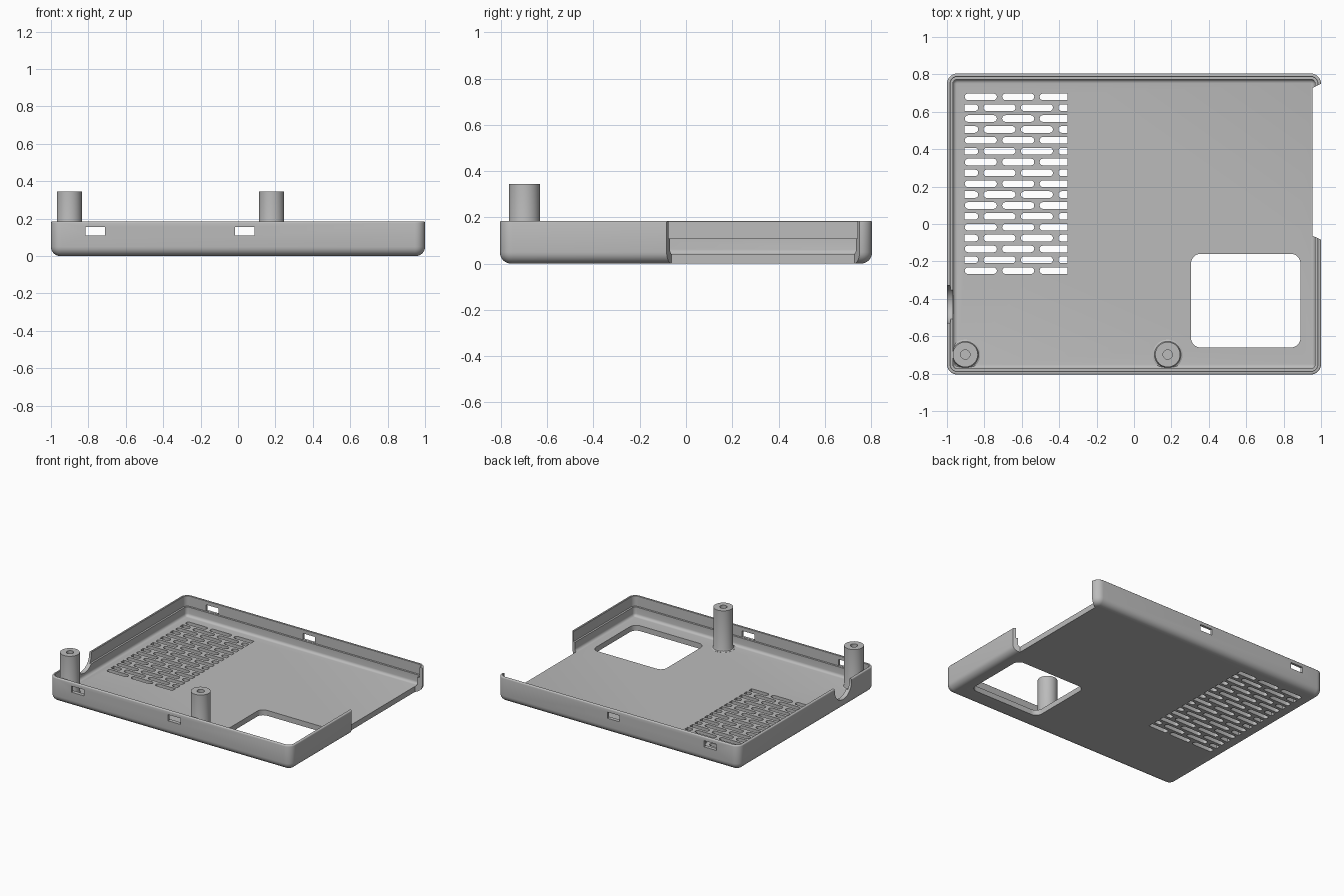
import bpy, bmesh, math
from mathutils import Vector

cube = bpy.data.objects.get("Cube")
if cube:
    bpy.data.objects.remove(cube, do_unlink=True)

HALF_X, HALF_Y, HEIGHT, FLOOR = 1.0, 0.805, 0.185, 0.04

grey = bpy.data.materials.new("grey plastic")
grey.use_nodes = True
colour = (0.5, 0.5, 0.5, 1)
grey.diffuse_color = colour
grey.node_tree.nodes["Principled BSDF"].inputs["Base Color"].default_value = colour


def make_object(name, bm):
    bmesh.ops.recalc_face_normals(bm, faces=bm.faces)
    mesh = bpy.data.meshes.new(name)
    bm.to_mesh(mesh)
    bm.free()
    mesh.materials.append(grey)
    obj = bpy.data.objects.new(name, mesh)
    bpy.context.collection.objects.link(obj)
    return obj


def smooth(obj):
    bpy.ops.object.select_all(action='DESELECT')
    obj.select_set(True)
    bpy.context.view_layer.objects.active = obj
    bpy.ops.object.shade_smooth_by_angle(angle=math.radians(32))


def arc(cx, cy, r, start, end, steps):
    angles = [math.radians(start + (end - start) * i / steps) for i in range(steps + 1)]
    return [(cx + r * math.cos(a), cy + r * math.sin(a)) for a in angles]


def rounded_rect(x0, x1, y0, y1, r, steps=7):
    return (arc(x1 - r, y1 - r, r, 0, 90, steps) + arc(x0 + r, y1 - r, r, 90, 180, steps)
            + arc(x0 + r, y0 + r, r, 180, 270, steps) + arc(x1 - r, y0 + r, r, 270, 360, steps))


def loft(bm, rings):
    loops = [[bm.verts.new(p) for p in ring] for ring in rings]
    for a, b in zip(loops, loops[1:]):
        for i in range(len(a)):
            j = (i + 1) % len(a)
            bm.faces.new((a[i], a[j], b[j], b[i]))
    bm.faces.new(loops[0][::-1])
    bm.faces.new(loops[-1])


def prism(bm, outline, low, high, along_x=False):
    def place(p, h):
        return Vector((h, *p)) if along_x else Vector((*p, h))
    loft(bm, [[place(p, h) for p in outline] for h in (low, high)])


# Tray: rounded rings following the wall section, as (inset, height)
section = arc(0.05, 0.05, 0.05, 270, 180, 7)
section += arc(0.008, HEIGHT - 0.008, 0.008, 180, 90, 3)
section += [(0.016, HEIGHT), (0.018, 0.183), (0.018, 0.108), (0.032, 0.108)]
section += arc(0.052, FLOOR + 0.02, 0.02, 180, 270, 4)
bm = bmesh.new()
rings = []
for inset, z in section:
    x, y = HALF_X - inset, HALF_Y - inset
    radius = max(0.055 - inset, 0.004)
    rings.append([(px, py, z) for px, py in rounded_rect(-x, x, -y, y, radius)])
loft(bm, rings)
tray = make_object("tray", bm)

# Openings, all cut in one go
bm = bmesh.new()

# Staggered vent slots, clipped to the vent panel
LEFT, RIGHT, R = -0.905, -0.356, 0.018
for row in range(17):
    y = 0.68 - row * 0.0581
    start = LEFT - 0.1 * (row % 2)
    while start < RIGHT:
        end = start + 0.172
        if end > RIGHT:
            outline = [(RIGHT, y - R), (RIGHT, y + R)]
        else:
            outline = arc(end - R, y, R, -90, 90, 6)
        if start < LEFT:
            outline += [(LEFT, y + R), (LEFT, y - R)]
        else:
            outline += arc(start + R, y, R, 90, 270, 6)
        prism(bm, outline, -0.05, 0.1)
        start += 0.2

# Floor window
prism(bm, rounded_rect(0.305, 0.89, -0.66, -0.16, 0.05), -0.05, 0.1)

# Gap in the left wall, flaring outward
prism(bm, [(0.955, -0.063), (1.1, -0.13), (1.1, 0.8), (0.955, 0.728)], -0.05, 0.4)

# Round cable notch in the right wall
notch = [(-0.53, 0.3)] + arc(-0.43, 0.17, 0.1, 180, 360, 20) + [(-0.33, 0.3)]
prism(bm, notch, -1.1, -0.94, along_x=True)

# Clip slots through front and back walls
for x in (-0.815, -0.015):
    for side in (-1, 1):
        corners = [(x, side * 0.77), (x + 0.103, side * 0.77),
                   (x + 0.103, side * 0.9), (x, side * 0.9)]
        prism(bm, corners, 0.11, 0.156)

cutter = make_object("opening_cutter", bm)
cutter.hide_render = True
cut = tray.modifiers.new("openings", 'BOOLEAN')
cut.operation = 'DIFFERENCE'
cut.solver = 'EXACT'
cut.object = cutter
bpy.context.view_layer.objects.active = tray
bpy.ops.object.modifier_apply(modifier=cut.name)
bpy.data.objects.remove(cutter, do_unlink=True)
smooth(tray)

# Screw posts: turned profile with a filleted foot and a blind hole
post_profile = [(0.08, FLOOR - 0.01), (0.08, FLOOR + 0.001), (0.071, FLOOR + 0.005),
                (0.067, FLOOR + 0.015), (0.067, 0.345), (0.025, 0.345), (0.025, 0.1)]
for name, x in (("right_screw_post", -0.902), ("middle_screw_post", 0.18)):
    bm = bmesh.new()
    loft(bm, [[(x + px, -0.698 + py, z) for px, py in arc(0, 0, r, 0, 348.75, 31)]
              for r, z in post_profile])
    smooth(make_object(name, bm))
